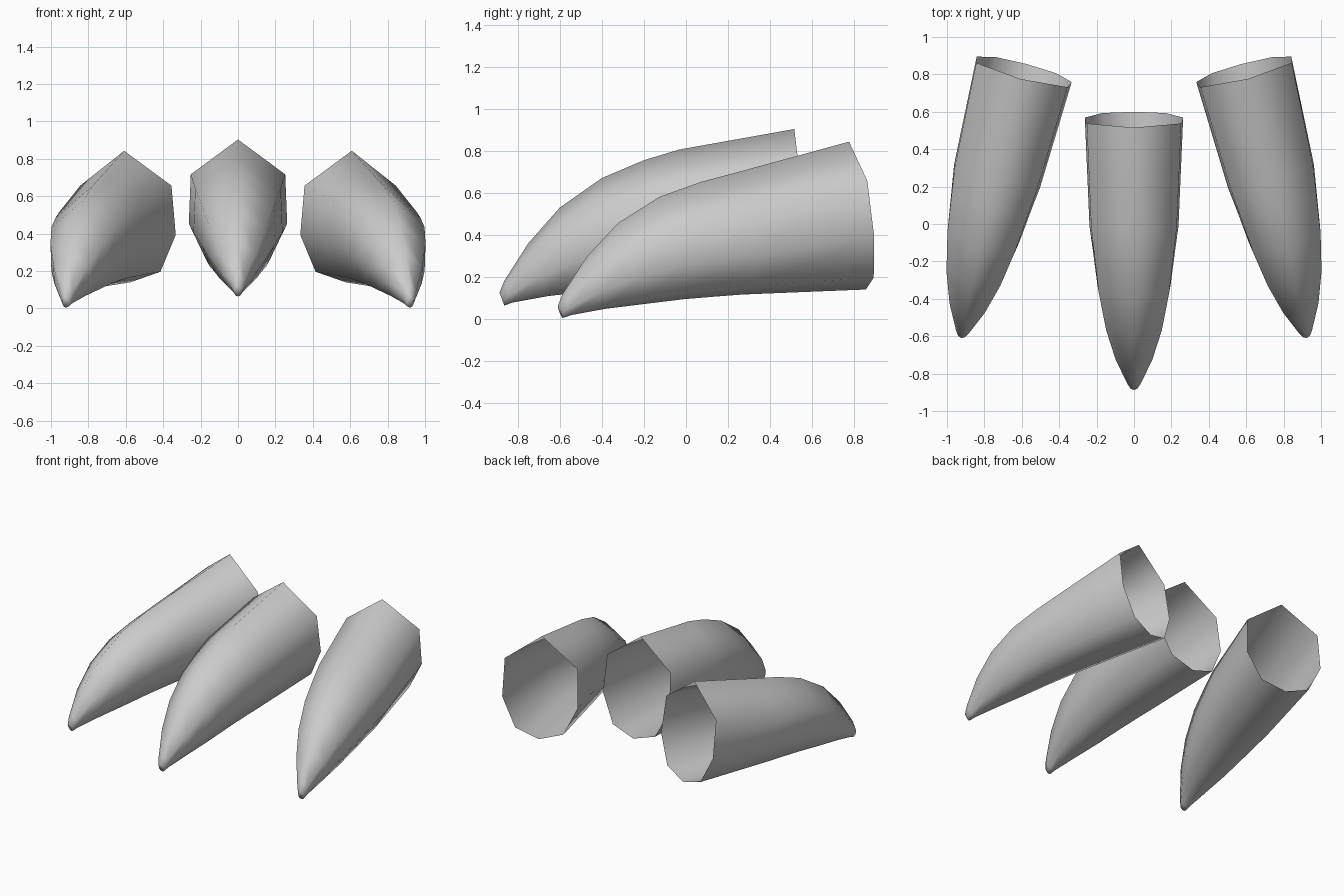
import bpy, bmesh, math

if "Cube" in bpy.data.objects:
    bpy.data.objects.remove(bpy.data.objects["Cube"])

# Claw rings from base to tip: top (y, z), bottom (y, z), half width
RINGS = [
    ((0.515, 0.903), (0.600, 0.200), 0.263),
    ((-0.03, 0.806), (0.00, 0.176), 0.238),
    ((-0.20, 0.755), (-0.12, 0.167), 0.219),
    ((-0.40, 0.670), (-0.28, 0.154), 0.196),
    ((-0.60, 0.530), (-0.48, 0.130), 0.155),
    ((-0.75, 0.360), (-0.66, 0.108), 0.102),
    ((-0.865, 0.180), (-0.825, 0.078), 0.037),
    ((-0.887, 0.125), (-0.864, 0.064), 0.019),
]
# Eight-sided section: sideways factor, fraction from top to bottom
HALF = [(0.96, 0.265), (1.0, 0.64), (0.64, 0.92)]
SECTION = [(0, 0)] + HALF + [(0, 1)] + [(-x, t) for x, t in reversed(HALF)]
BASE_Y = 0.58
LENGTH = 1.455


def claw(name, location, angle=0.0, side=0):
    """Open-based curved claw; side = 1 or -1 bows and flattens an outer claw."""
    bm = bmesh.new()
    loops = []
    for (ty, tz), (by, bz), w in RINGS:
        loop = []
        for fx, t in SECTION:
            x, z = fx * w, tz + (bz - tz) * t
            y = ty + (by - ty) * t - BASE_Y
            if side:
                s = max(0, -y / LENGTH - 0.045)
                bump = 6.75 * s * (1 - s) ** 2
                z -= bump * (0.05 * (1 - t) + 0.14 * x * side * (1 - t * t))
                x += side * (0.012 * (1 - t) * (1 - s) - 0.045 * s * s)
                y *= 1.012
            loop.append(bm.verts.new((x, y, z)))
        loops.append(loop)
    n = len(SECTION)
    for a, b in zip(loops, loops[1:]):
        for i in range(n):
            j = (i + 1) % n
            bm.faces.new((a[i], a[j], b[j], b[i]))
    bm.faces.new(loops[-1])  # blunt tip
    bmesh.ops.recalc_face_normals(bm, faces=bm.faces)
    for f in bm.faces:
        f.smooth = True
    me = bpy.data.meshes.new(name)
    bm.to_mesh(me)
    bm.free()
    ob = bpy.data.objects.new(name, me)
    ob.location = location
    ob.rotation_euler.z = math.radians(angle)
    bpy.context.collection.objects.link(ob)


# Middle claw and the two splayed outer claws
claw("middle_claw", (0, BASE_Y, 0))
for side, label in ((1, "right"), (-1, "left")):
    claw(label + "_claw", (0.58 * side, 0.836, -0.06), 15 * side, side)
